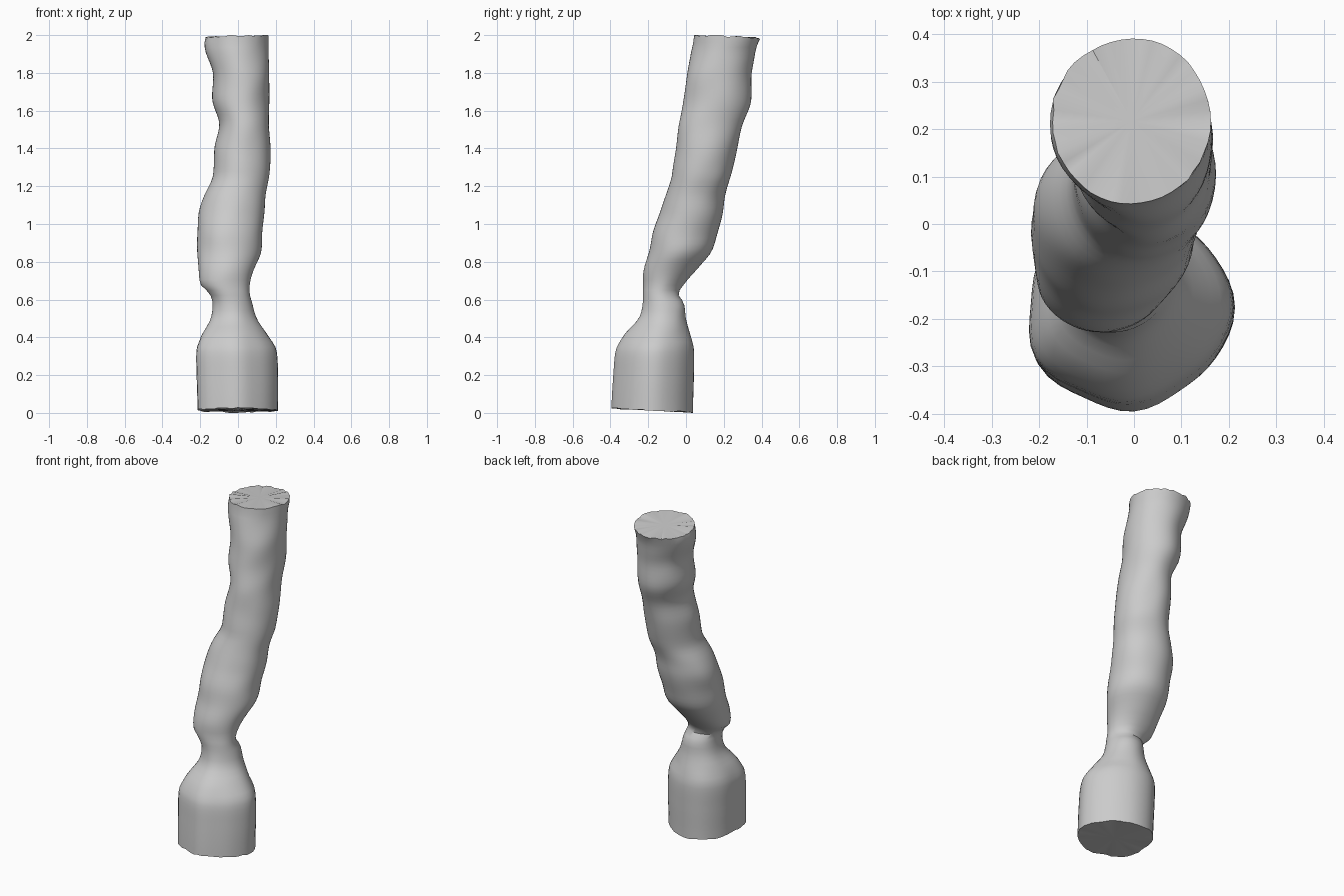
import bpy
import bmesh
import math
import random
from mathutils import Vector, noise

random.seed(4)
SIDES = 48
RINGS = 72

if "Cube" in bpy.data.objects:
    bpy.data.objects.remove(bpy.data.objects["Cube"], do_unlink=True)

# Height, then left / right and front / back extents of the leaning trunk
SECTIONS = [
    (0.02, -.21, .21, -.395, .035),
    (0.2, -.215, .21, -.385, .04),
    (0.34, -.215, .20, -.37, .04),
    (0.42, -.185, .15, -.32, .02),
    (0.5, -.145, .10, -.25, 0),
    (0.58, -.135, .075, -.23, -.01),
    (0.63, -.15, .06, -.23, -.04),
    (0.68, -.2, .06, -.23, -.01),
    (0.75, -.21, .08, -.225, .05),
    (0.85, -.215, .125, -.195, .13),
    (0.95, -.215, .13, -.175, .165),
    (1.05, -.21, .14, -.14, .195),
    (1.15, -.18, .145, -.11, .21),
    (1.25, -.135, .165, -.075, .235),
    (1.4, -.125, .17, -.055, .27),
    (1.53, -.1, .165, -.035, .3),
    (1.65, -.135, .165, -.015, .345),
    (1.8, -.135, .165, .01, .35),
    (1.92, -.17, .16, .028, .37),
    (1.99, -.175, .165, .042, .392),
]

# Relative radius of the lobed foot, every thirty degrees from the left side
FOOT = [1.01, .95, .94, 1, 1.06, 1.03, 1, 1.1, 1, 1, .92, .95]


def catmull(p0, p1, p2, p3, t):
    """Smooth value between p1 and p2."""
    return p1 + t / 2 * (p2 - p0 + t * (2 * p0 - 5 * p1 + 4 * p2 - p3
                                        + t * (3 * (p1 - p2) + p3 - p0)))


def section_at(z):
    """Extents of the trunk at height z."""
    last = len(SECTIONS) - 1
    i = next((k for k in range(last) if z <= SECTIONS[k + 1][0]), last - 1)
    rows = [SECTIONS[min(max(i + k, 0), last)] for k in (-1, 0, 1, 2)]
    t = (z - rows[1][0]) / (rows[2][0] - rows[1][0])
    return [catmull(*(row[c] for row in rows), t) for c in range(1, 5)]


def foot_radius(angle):
    """Radius factor of the foot outline in one direction."""
    pos = angle / math.tau * len(FOOT)
    i = int(pos)
    ring = [FOOT[(i + k) % len(FOOT)] for k in (-1, 0, 1, 2)]
    return catmull(*ring, pos - i)


def trunk_point(z, angle):
    """Point on the bumpy trunk surface."""
    x0, x1, y0, y1 = section_at(z)
    blend = min(max((0.6 - z) / 0.25, 0), 1)
    radius = 1 + blend * (foot_radius(angle) - 1)
    direction = Vector((math.cos(angle), math.sin(angle), z * 5))
    if z > 0.4:
        radius += 0.035 * noise.noise(direction * 1.3)
    return Vector(((x0 + x1) / 2 + (x1 - x0) / 2 * radius * direction.x,
                   (y0 + y1) / 2 + (y1 - y0) / 2 * radius * direction.y, z))


def make_trunk(material):
    """Loft the rings, slant and chip both cut ends, then cap them."""
    bm = bmesh.new()
    low, high = SECTIONS[0][0], SECTIONS[-1][0]
    rings = []
    for r in range(RINGS + 1):
        z = low + (high - low) * r / RINGS
        ring = []
        for s in range(SIDES):
            p = trunk_point(z, math.tau * s / SIDES)
            if r == 0:
                p.z = max(0.0, 0.006 - 0.05 * (p.y + 0.02)
                          + random.uniform(-.004, .004))
            elif r == RINGS:
                p.z = min(2.0, 1.995 - 0.05 * (p.y - 0.12) + 0.03 * p.x
                          + random.uniform(-.005, .005))
                p.x *= random.uniform(.97, 1.01)
            ring.append(bm.verts.new(p))
        rings.append(ring)
    for lower, upper in zip(rings, rings[1:]):
        for s in range(SIDES):
            t = (s + 1) % SIDES
            bm.faces.new((lower[s], lower[t], upper[t], upper[s]))
    for ring, inward in ((rings[0], True), (rings[-1], False)):
        middle = bm.verts.new(sum((v.co for v in ring), Vector()) / SIDES)
        for s in range(SIDES):
            a, b = ring[s], ring[(s + 1) % SIDES]
            bm.faces.new((b, a, middle) if inward else (a, b, middle))
    mesh = bpy.data.meshes.new("trunk")
    bm.to_mesh(mesh)
    bm.free()
    mesh.materials.append(material)
    obj = bpy.data.objects.new("trunk", mesh)
    bpy.context.collection.objects.link(obj)
    return obj


# Plain grey material
grey = bpy.data.materials.new("light_grey")
grey.use_nodes = True
color = (0.6, 0.6, 0.6, 1)
grey.diffuse_color = color
grey.node_tree.nodes["Principled BSDF"].inputs["Base Color"].default_value = color

# Smooth bark with sharp cut ends
trunk = make_trunk(grey)
bpy.context.view_layer.objects.active = trunk
trunk.select_set(True)
bpy.ops.object.shade_smooth_by_angle(angle=math.radians(40))
